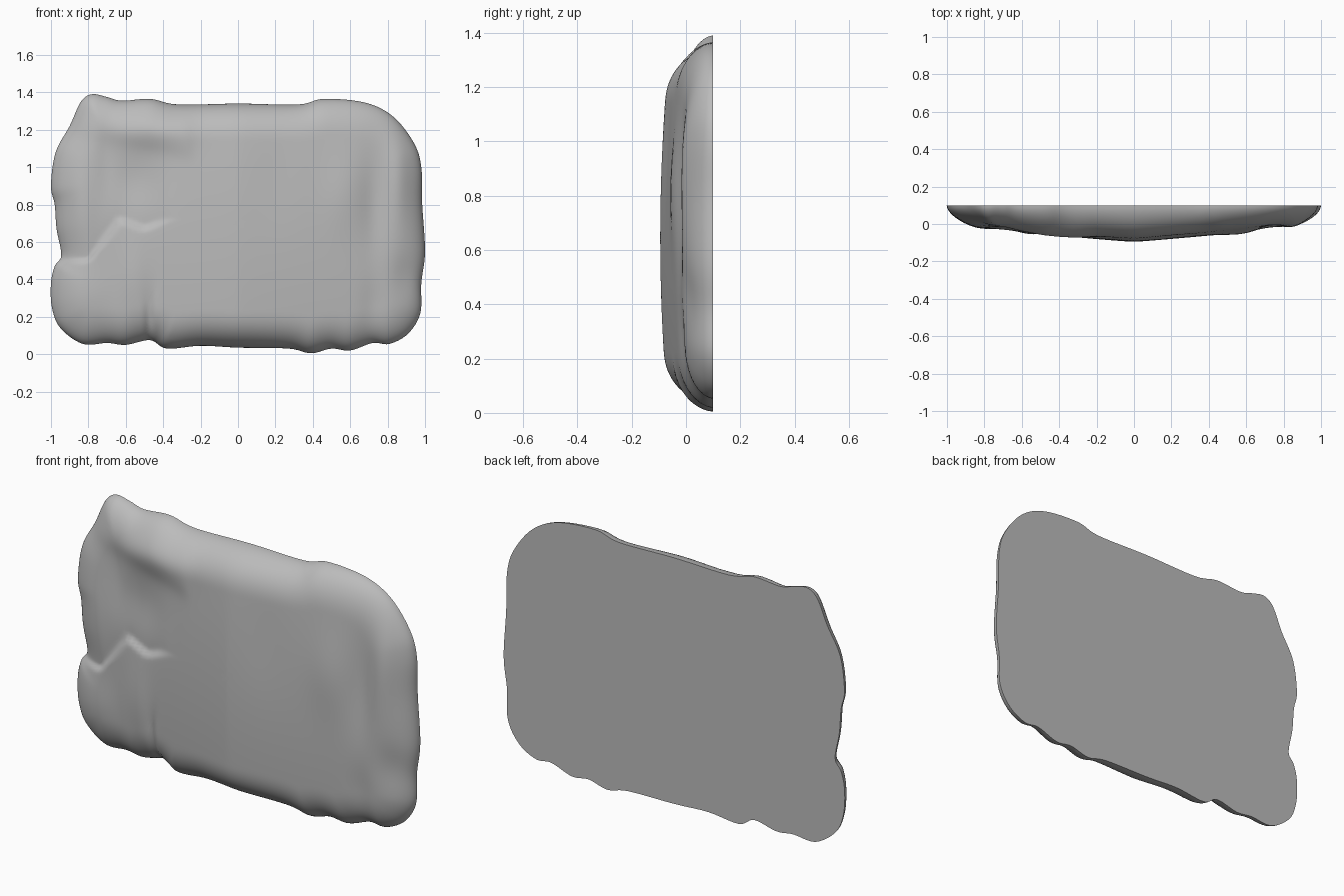
import bpy, bmesh, math
from mathutils import Vector
from mathutils.kdtree import KDTree

BACK = 0.1            # plane of the flat back
CENTRE = Vector((0, 0.7))
STEPS, RINGS = 6, 44

if "Cube" in bpy.data.objects:
    bpy.data.objects.remove(bpy.data.objects["Cube"])

# Slab outline (x, z), clockwise from the top left corner
OUTLINE = [Vector(p) for p in (
    (-.78, 1.39), (-.7, 1.375), (-.62, 1.355), (-.47, 1.365), (-.32, 1.335),
    (0, 1.34), (.32, 1.335), (.46, 1.365), (.68, 1.345), (.83, 1.27),
    (.94, 1.13), (.98, 1), (.985, .8), (1, .55), (.98, .38), (.975, .22),
    (.91, .11), (.81, .055), (.72, .06), (.6, .02), (.5, .03), (.39, .005),
    (.27, .03), (0, .035), (-.2, .045), (-.38, .03), (-.47, .075), (-.6, .05),
    (-.7, .06), (-.83, .055), (-.95, .14), (-.995, .25), (-1, .38),
    (-.98, .47), (-.945, .53), (-.97, .67), (-.98, .8), (-1, .9),
    (-.975, 1.08), (-.9, 1.22), (-.84, 1.35))]

# Hammered bumps and hollows: x, z, radius x, radius z, outward height
BUMPS = (
    (-.55, .93, .14, .16, -.022), (-.45, 1.2, .2, .09, .02),
    (-.84, .8, .07, .25, .012), (-.7, 1.05, .05, .2, -.01),
    (.73, .8, .07, .28, -.018), (.86, .95, .06, .25, .012),
    (.56, .85, .1, .2, .012), (.9, .42, .08, .12, -.012),
    (.72, .25, .06, .15, -.01), (.2, .95, .12, .25, -.005),
    (-.82, .3, .12, .15, .015), (-.56, .4, .07, .2, .012))

# Overlap seam between the upper and lower left lobes
SEAM = ((-1.1, .52), (-.94, .5), (-.8, .5), (-.63, .72), (-.5, .67), (-.38, .72))


def smooth_loop(points):
    """Closed Catmull-Rom curve through the points."""
    loop = []
    n = len(points)
    for i in range(n):
        a, b, c, d = (points[(i + k) % n] for k in (-1, 0, 1, 2))
        for s in range(STEPS):
            t = s / STEPS
            loop.append(b + (c - a) * (t / 2)
                        + (a * 2 - b * 5 + c * 4 - d) * (t * t / 2)
                        + (b * 3 - a - c * 3 + d) * (t ** 3 / 2))
    return loop


def step(value, width):
    """Soft switch from none to full across zero."""
    return 0.5 + 0.5 * math.tanh(value / width)


def seam_height(x):
    for (xa, za), (xb, zb) in zip(SEAM, SEAM[1:]):
        if x <= xb:
            return za + (zb - za) * (x - xa) / (xb - xa)
    return SEAM[-1][1]


def thickness(p, edge):
    """Slab thickness: crowned face, lobes and bumps, rounded rim."""
    x, z = p
    h = 0.195 - 0.1 * abs(x) ** 1.2 - 0.018 * ((z - 0.65) / 0.5) ** 2
    for bx, bz, rx, rz, amount in BUMPS:
        h += amount * math.exp(-((x - bx) / rx) ** 2 - ((z - bz) / rz) ** 2)
    # Lower left lobe overlapping the hollow above it
    above = z - seam_height(x)
    left = step(-0.4 - x, 0.04)
    h -= 0.022 * left * step(above, 0.012) * math.exp(-max(above, 0) / 0.2)
    # Rounded end of the upper left lobe
    h += 0.012 * step(-0.25 - x, 0.03) * step(z - 1.08 + 0.2 * (x + 0.3), 0.05)
    # Upright crease beside the lower left lobe
    h -= 0.02 * math.exp(-((x + 0.475) / 0.022) ** 2) * step(0.3 - z, 0.12)
    rim = 1 - (1 - min(edge / 0.2, 1)) ** 2.5
    return h * rim ** 0.55


# Stone slab: rings shrinking from the outline to the middle of the face
loop = smooth_loop(OUTLINE)
tree = KDTree(len(loop))
for i, p in enumerate(loop):
    tree.insert((p.x, p.y, 0), i)
tree.balance()


def edge_distance(p):
    """Distance to the closest outline segment."""
    i = tree.find((p.x, p.y, 0))[1]
    best = 9
    for k in (i - 1, i):
        a, b = loop[k], loop[(k + 1) % len(loop)]
        t = max(0, min(1, (p - a).dot(b - a) / (b - a).length_squared))
        best = min(best, (a + (b - a) * t - p).length)
    return best


bm = bmesh.new()


def face_vert(p, edge):
    return bm.verts.new((p.x, BACK - thickness(p, edge), p.y))


rings = []
for r in range(RINGS):
    scale = 1 - (r / RINGS) ** 1.6
    ring = []
    for p in loop:
        q = CENTRE + (p - CENTRE) * scale
        ring.append(face_vert(q, edge_distance(q) if r else 0))
    rings.append(ring)

count = len(loop)
for outer, inner in zip(rings, rings[1:]):
    for i in range(count):
        j = (i + 1) % count
        bm.faces.new((outer[i], outer[j], inner[j], inner[i]))
middle = face_vert(CENTRE, 1)
for i in range(count):
    bm.faces.new((rings[-1][i], rings[-1][(i + 1) % count], middle))
bm.faces.new(rings[0])      # flat back
bmesh.ops.recalc_face_normals(bm, faces=bm.faces)

mesh = bpy.data.meshes.new("stone_slab")
bm.to_mesh(mesh)
bm.free()
slab = bpy.data.objects.new("stone_slab", mesh)
bpy.context.collection.objects.link(slab)

# Plain grey stone
stone = bpy.data.materials.new("grey_stone")
stone.use_nodes = True
colour = (0.5, 0.5, 0.5, 1)
stone.diffuse_color = colour
stone.node_tree.nodes["Principled BSDF"].inputs["Base Color"].default_value = colour
mesh.materials.append(stone)

bpy.context.view_layer.objects.active = slab
slab.select_set(True)
bpy.ops.object.shade_smooth_by_angle(angle=math.radians(50))
